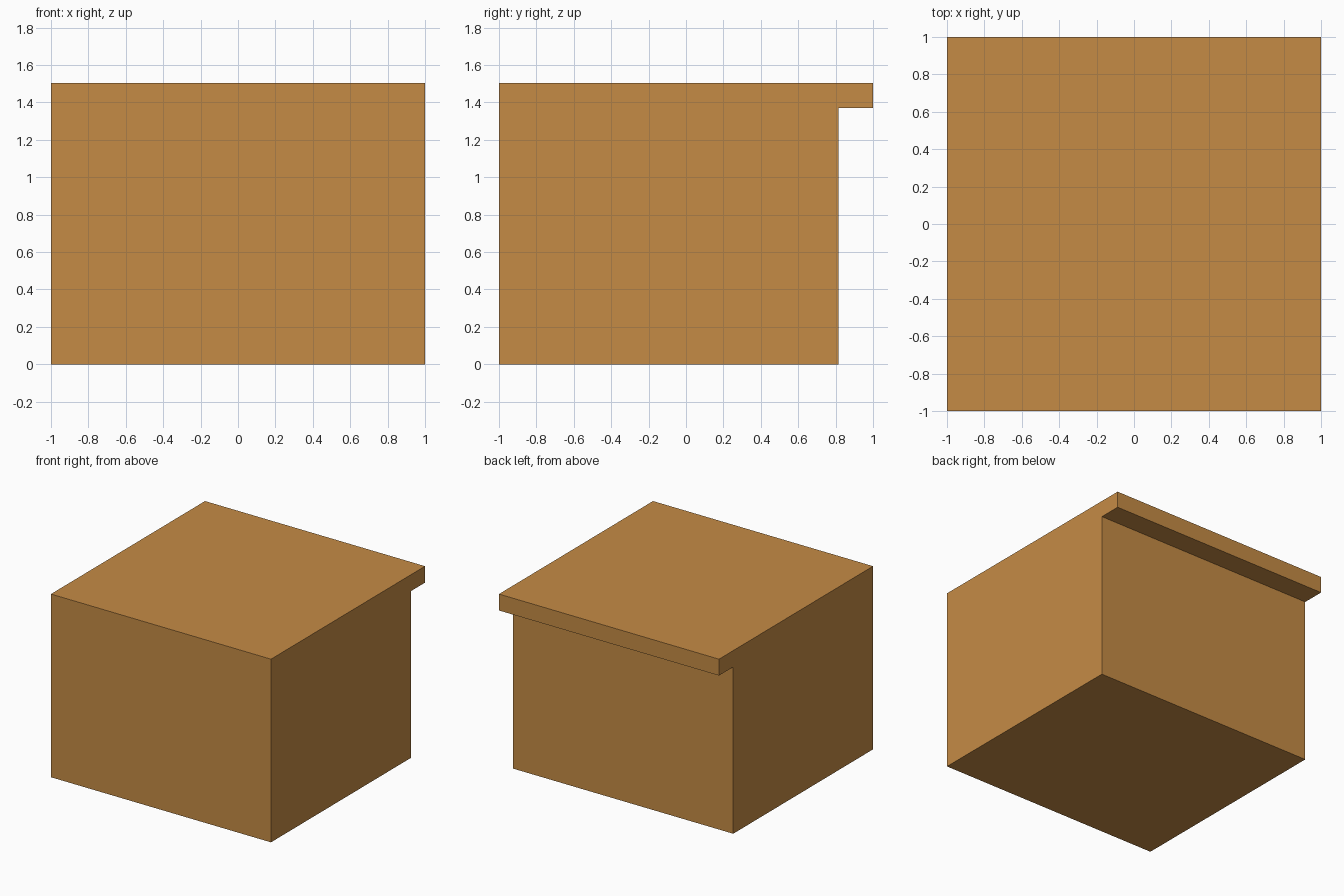
import bpy, bmesh

if "Cube" in bpy.data.objects:
    bpy.data.objects.remove(bpy.data.objects["Cube"])

# Side profile (y, z): solid block with a lip overhanging at the back
TOP, LIP_Z, BACK = 1.505, 1.37, 0.815
profile = [(-1, 0), (BACK, 0), (BACK, LIP_Z), (1, LIP_Z), (1, TOP), (-1, TOP)]

# Extrude the profile across the full width
bm = bmesh.new()
face = bm.faces.new([bm.verts.new((-1, y, z)) for y, z in profile])
ext = bmesh.ops.extrude_face_region(bm, geom=[face])
moved = [v for v in ext["geom"] if isinstance(v, bmesh.types.BMVert)]
bmesh.ops.translate(bm, verts=moved, vec=(2, 0, 0))
bmesh.ops.recalc_face_normals(bm, faces=bm.faces)

mesh = bpy.data.meshes.new("block_with_lip")
bm.to_mesh(mesh)
bm.free()
block = bpy.data.objects.new("block_with_lip", mesh)
bpy.context.collection.objects.link(block)

# Warm wood colour
wood = bpy.data.materials.new("wood")
wood.diffuse_color = (0.56, 0.26, 0.06, 1)
wood.use_nodes = True
wood.node_tree.nodes["Principled BSDF"].inputs["Base Color"].default_value = wood.diffuse_color
mesh.materials.append(wood)
